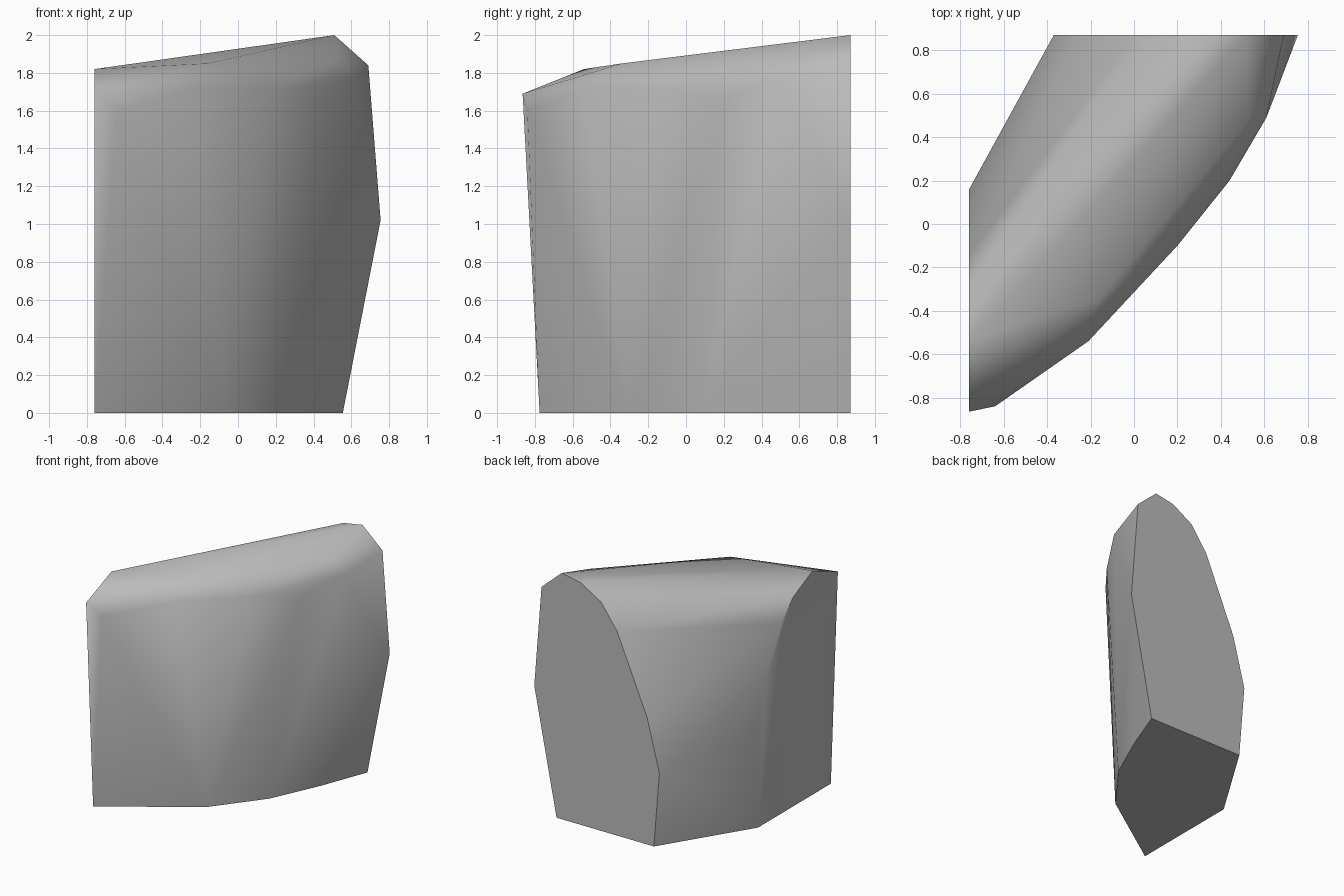
import bpy
import bmesh
import math
from mathutils import Vector

cube = bpy.data.objects.get("Cube")
if cube:
    bpy.data.objects.remove(cube, do_unlink=True)

# The slab is cut flat on three planes
LEFT_CUT, BACK_CUT, GROUND = -0.76, 0.87, 0.0


def back_section(profile):
    """Points (x, z) lying on the back cut."""
    return [Vector((x, BACK_CUT, z)) for x, z in profile]


def side_section(profile):
    """Points (y, z) lying on the side cut."""
    return [Vector((LEFT_CUT, y, z)) for y, z in profile]


def ground_section(outline):
    """Points (x, y) lying on the ground."""
    return [Vector((x, y, GROUND)) for x, y in outline]


def make_material(name, value):
    material = bpy.data.materials.new(name)
    material.use_nodes = True
    color = (value, value, value, 1.0)
    material.diffuse_color = color
    material.node_tree.nodes["Principled BSDF"].inputs["Base Color"].default_value = color
    return material


def build_convex_solid(name, points, material):
    """Wrap the sections in one closed skin and merge its flat cut faces."""
    bm = bmesh.new()
    for point in points:
        bm.verts.new(point)
    result = bmesh.ops.convex_hull(bm, input=bm.verts[:])
    unused = {v for key in ("geom_interior", "geom_unused")
              for v in result[key] if isinstance(v, bmesh.types.BMVert)}
    bmesh.ops.delete(bm, geom=list(unused), context="VERTS")
    bmesh.ops.dissolve_limit(bm, angle_limit=math.radians(0.5),
                             verts=bm.verts[:], edges=bm.edges[:])
    bmesh.ops.recalc_face_normals(bm, faces=bm.faces[:])

    mesh = bpy.data.meshes.new(name)
    bm.to_mesh(mesh)
    bm.free()
    mesh.materials.append(material)
    solid = bpy.data.objects.new(name, mesh)
    bpy.context.collection.objects.link(solid)
    return solid


# Tall arched section on the back cut
back = back_section([
    (-.32, 0), (-.37, .61), (-.26, 1.03), (.01, 1.66), (.155, 1.86),
    (.34, 1.97), (.51, 2), (.69, 1.84), (.755, 1.02), (.555, 0),
])

# Matching arch on the side cut
side = side_section([
    (.16, 0), (.16, .78), (.054, 1.18), (-.143, 1.55), (-.29, 1.7),
    (-.54, 1.82), (-.865, 1.69), (-.775, 0),
])

# Curved foot of the outer face
foot = ground_section([(-.07, -.305), (.227, .084), (.406, .478)])

# Shoulder where the outer face rounds over to the top
shoulder = [Vector(p) for p in (
    (-.64, -.84, 1.6), (-.21, -.54, 1.72), (.2, -.1, 1.71),
    (.44, .2, 1.66), (.61, .49, 1.77),
)]

# Corners of the sloping top
top = [Vector(p) for p in (
    (-.16, -.34, 1.85), (-.19, .18, 1.89), (.53, .48, 1.88),
)]

stone = make_material("stone_grey", 0.5)
slab = build_convex_solid("stone_slab", back + side + foot + shoulder + top, stone)

# Smooth the rounded skin but keep the cut edges crisp
bpy.ops.object.select_all(action="DESELECT")
slab.select_set(True)
bpy.context.view_layer.objects.active = slab
bpy.ops.object.shade_smooth_by_angle(angle=math.radians(40))
